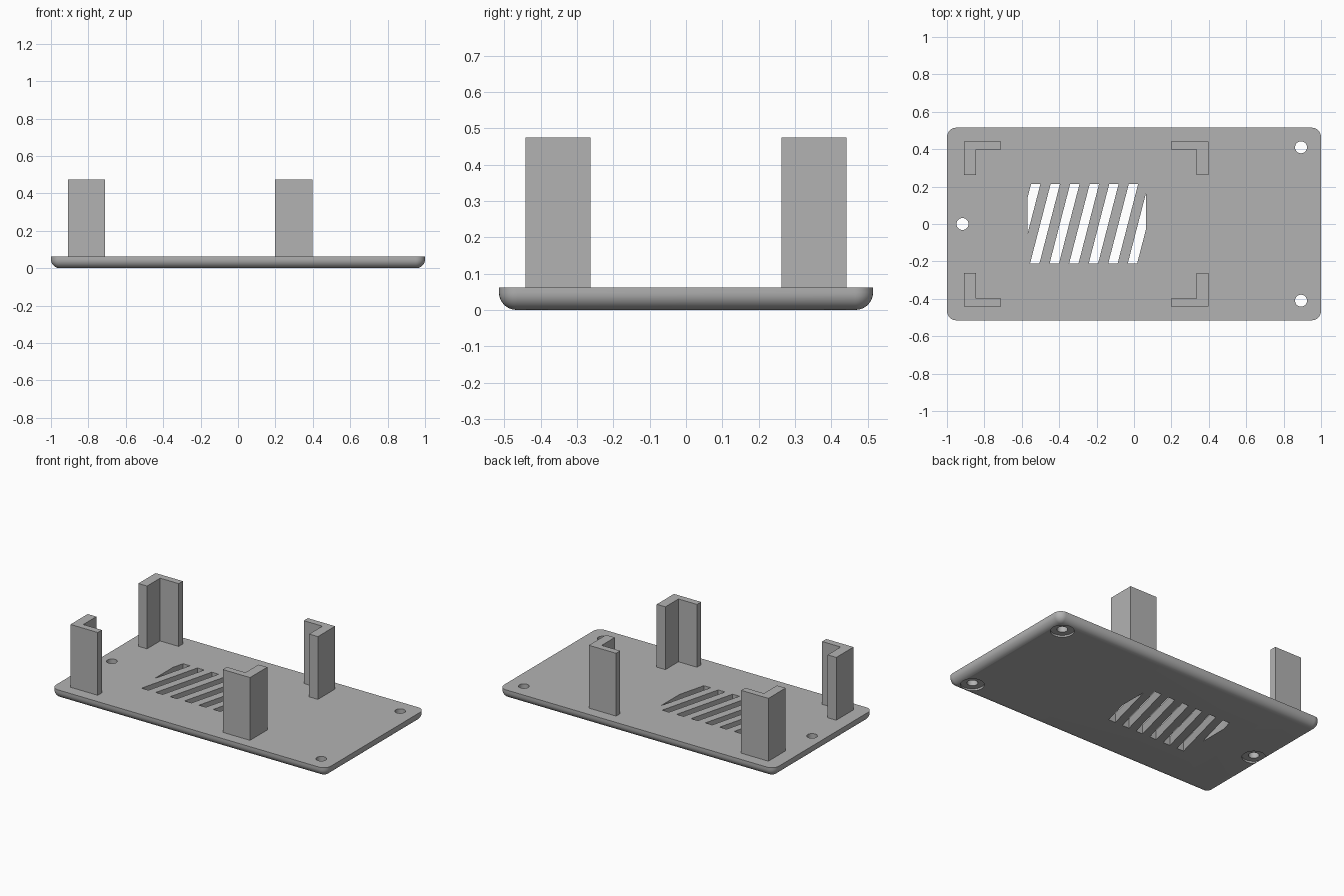
import bpy, bmesh, math
from mathutils import Vector

cube = bpy.data.objects.get("Cube")
if cube:
    bpy.data.objects.remove(cube, do_unlink=True)

HALF_X, HALF_Y, THICK, TOP = 1.0, 0.515, 0.062, 0.475

grey = bpy.data.materials.new("plain_grey")
grey.use_nodes = True
color = (0.45, 0.45, 0.45, 1)
grey.diffuse_color = color
grey.node_tree.nodes["Principled BSDF"].inputs["Base Color"].default_value = color


def finish(name, bm):
    bmesh.ops.recalc_face_normals(bm, faces=bm.faces)
    mesh = bpy.data.meshes.new(name)
    bm.to_mesh(mesh)
    bm.free()
    mesh.materials.append(grey)
    obj = bpy.data.objects.new(name, mesh)
    bpy.context.collection.objects.link(obj)
    return obj


def activate(obj):
    bpy.ops.object.select_all(action='DESELECT')
    obj.select_set(True)
    bpy.context.view_layer.objects.active = obj


def extrude_up(bm, height):
    result = bmesh.ops.extrude_face_region(bm, geom=bm.faces[:])
    verts = [v for v in result["geom"] if isinstance(v, bmesh.types.BMVert)]
    bmesh.ops.translate(bm, verts=verts, vec=(0, 0, height))


def bridge(bm, rings):
    for a, b in zip(rings, rings[1:]):
        for i in range(len(a)):
            j = (i + 1) % len(a)
            bm.faces.new((a[i], a[j], b[j], b[i]))
    bm.faces.new(rings[0])
    bm.faces.new(rings[-1])


def rounded_ring(bm, radius, z, corner=0.05, steps=8):
    ring = []
    for q, (sx, sy) in enumerate([(1, 1), (-1, 1), (-1, -1), (1, -1)]):
        for s in range(steps + 1):
            a = (q + s / steps) * math.pi / 2
            ring.append(bm.verts.new((sx * (HALF_X - corner) + radius * math.cos(a),
                                      sy * (HALF_Y - corner) + radius * math.sin(a), z)))
    return ring


# Base plate with rounded corners and a rounded lower edge
bm = bmesh.new()
fillet = 0.048
rings = [rounded_ring(bm, 0.05, THICK)]
for k in range(9):
    a = k / 8 * math.pi / 2
    rings.append(rounded_ring(bm, 0.05 - fillet * (1 - math.cos(a)),
                              fillet * (1 - math.sin(a))))
bridge(bm, rings)
plate = finish("base_plate", bm)

# Cutter for the slanted vent slots, clipped to a rectangle
bm = bmesh.new()
low, high, slant, width, pitch = -0.21, 0.215, 0.11, 0.05, 0.1045
for k in range(7):
    x = -0.55 + k * pitch
    corners = [(x - slant, low), (x - slant + width, low), (x + width, high), (x, high)]
    bm.faces.new([bm.verts.new((cx, cy, -0.1)) for cx, cy in corners])
for limit, side in [(-0.57, -1), (0.065, 1)]:
    bmesh.ops.bisect_plane(bm, geom=bm.verts[:] + bm.edges[:] + bm.faces[:],
                           plane_co=(limit, 0, 0), plane_no=(side, 0, 0), clear_outer=True)
extrude_up(bm, 0.3)
slots = finish("slot_cutter", bm)

# Cutter for the screw holes with a shallow recess underneath
bm = bmesh.new()
for hx, hy in [(-0.917, 0), (0.893, 0.41), (0.893, -0.41)]:
    rings = []
    for r, z in [(0.07, -0.1), (0.07, 0.012), (0.032, 0.012), (0.032, 0.2)]:
        rings.append([bm.verts.new((hx + r * math.cos(a), hy + r * math.sin(a), z))
                      for a in [i * math.tau / 40 for i in range(40)]])
    bridge(bm, rings)
holes = finish("hole_cutter", bm)

for cutter in (slots, holes):
    cutter.hide_render = True
    mod = plate.modifiers.new("cut", 'BOOLEAN')
    mod.operation = 'DIFFERENCE'
    mod.solver = 'EXACT'
    mod.object = cutter
    activate(plate)
    bpy.ops.object.modifier_apply(modifier=mod.name)
    bpy.data.objects.remove(cutter, do_unlink=True)
activate(plate)
bpy.ops.object.shade_smooth_by_angle(angle=math.radians(30))

# Four L-shaped corner posts, mirrored about the middle of the holder
center_x, out_x, in_x, out_y, in_y = -0.256, 0.653, 0.455, 0.442, 0.263
wall_x, wall_y = 0.063, 0.043
outline = [(out_x, out_y), (in_x, out_y), (in_x, out_y - wall_y),
           (out_x - wall_x, out_y - wall_y), (out_x - wall_x, in_y), (out_x, in_y)]
for sx, side in [(1, "left"), (-1, "right")]:
    for sy, end in [(-1, "front"), (1, "back")]:
        bm = bmesh.new()
        bm.faces.new([bm.verts.new((center_x + sx * x, sy * y, THICK - 0.005))
                      for x, y in outline])
        extrude_up(bm, TOP - THICK + 0.005)
        finish(f"{end}_{side}_post", bm)
